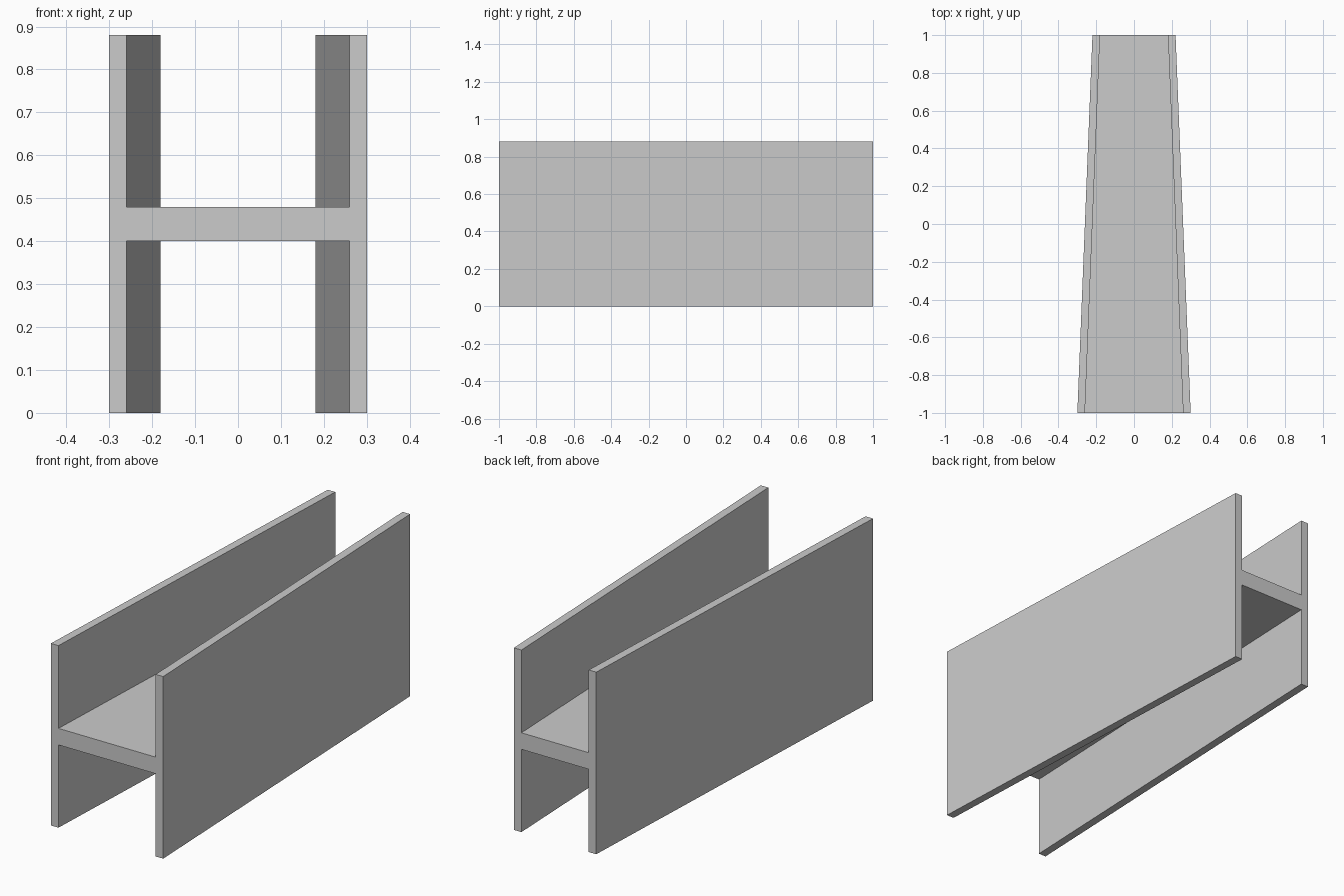
import bpy
import bmesh

# Remove the default cube
cube = bpy.data.objects.get("Cube")
if cube:
    bpy.data.objects.remove(cube, do_unlink=True)

LENGTH, HEIGHT = 2.0, 0.88
FLANGE = 0.04                    # flange thickness
WEB_LOW, WEB_HIGH = 0.40, 0.48   # web bottom and top
FRONT_HALF, BACK_HALF = 0.30, 0.22


def plain_material(name, rgb):
    mat = bpy.data.materials.new(name)
    mat.use_nodes = True
    colour = (*rgb, 1.0)
    mat.diffuse_color = colour
    mat.node_tree.nodes["Principled BSDF"].inputs["Base Color"].default_value = colour
    return mat


def h_profile(half):
    """Outline of the H section for a given outer half width."""
    inner = half - FLANGE
    right = [(inner, WEB_LOW), (inner, 0), (half, 0),
             (half, HEIGHT), (inner, HEIGHT), (inner, WEB_HIGH)]
    return right + [(-x, z) for x, z in reversed(right)]


# Tapered H beam: the front section joined to the narrower back section
bm = bmesh.new()
front = [bm.verts.new((x, -LENGTH / 2, z)) for x, z in h_profile(FRONT_HALF)]
back = [bm.verts.new((x, LENGTH / 2, z)) for x, z in h_profile(BACK_HALF)]
bm.faces.new(front)
bm.faces.new(back[::-1])
count = len(front)
for i in range(count):
    j = (i + 1) % count
    bm.faces.new((front[j], front[i], back[i], back[j]))
bmesh.ops.recalc_face_normals(bm, faces=bm.faces)

mesh = bpy.data.meshes.new("tapered_h_beam")
bm.to_mesh(mesh)
bm.free()
mesh.materials.append(plain_material("light grey", (0.6, 0.6, 0.6)))
beam = bpy.data.objects.new("tapered_h_beam", mesh)
bpy.context.collection.objects.link(beam)
